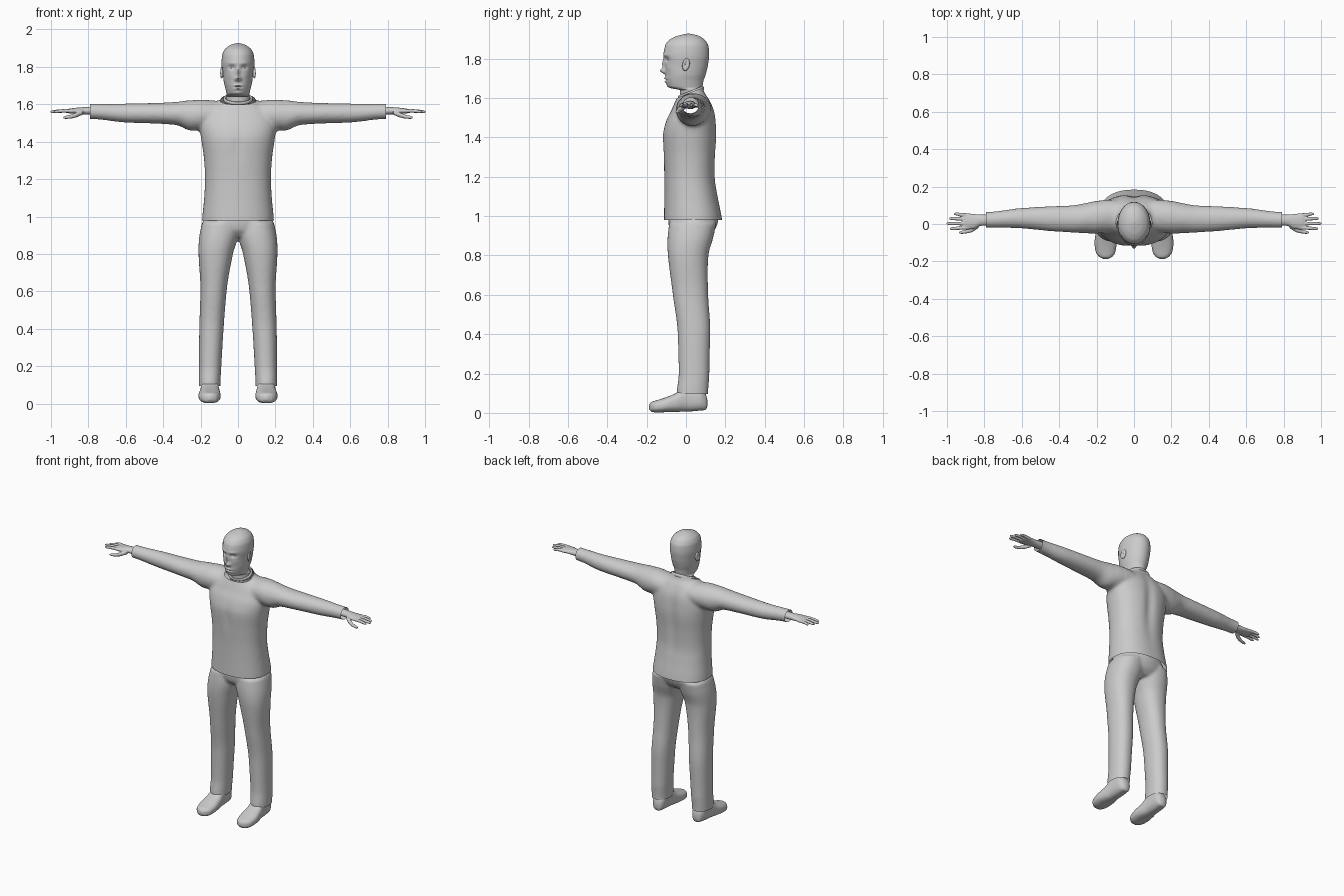
import bpy, bmesh, math
from mathutils import Vector

if "Cube" in bpy.data.objects:
    bpy.data.objects.remove(bpy.data.objects["Cube"])


def loft(name, axis, secs, n=40, k=6, e=2.0):
    """Skin of (position, centre a, centre b, radius a, radius b) sections along an axis."""
    secs = sorted(secs)
    m = []                                    # monotone tangents
    d = [[(q[j] - p[j]) / (q[0] - p[0]) for j in range(5)] for p, q in zip(secs, secs[1:])]
    for i in range(len(secs)):
        if i in (0, len(secs) - 1):
            m.append(d[0] if i == 0 else d[-1])
        else:
            m.append([2 * a * b / (a + b) if a * b > 0 else 0 for a, b in zip(d[i - 1], d[i])])
    rows = []
    for i in range(len(secs) - 1):
        p, q, h = secs[i], secs[i + 1], secs[i + 1][0] - secs[i][0]
        for s in range(k):
            t = s / k
            t2, t3 = t * t, t * t * t
            rows.append([(2*t3 - 3*t2 + 1) * p[j] + (t3 - 2*t2 + t) * h * m[i][j]
                         + (3*t2 - 2*t3) * q[j] + (t3 - t2) * h * m[i + 1][j] for j in range(5)])
    rows.append(secs[-1])
    bm = bmesh.new()
    rings = []
    for t, ca, cb, ra, rb in rows:
        ring = []
        for i in range(n):
            c, s = math.cos(2 * math.pi * i / n), math.sin(2 * math.pi * i / n)
            a = ca + ra * math.copysign(abs(c) ** (2 / e), c)
            b = cb + rb * math.copysign(abs(s) ** (2 / e), s)
            ring.append(bm.verts.new({'x': (t, a, b), 'y': (a, t, b), 'z': (a, b, t)}[axis]))
        rings.append(ring)
    for r0, r1 in zip(rings, rings[1:]):
        for i in range(n):
            bm.faces.new((r0[i], r0[(i + 1) % n], r1[(i + 1) % n], r1[i]))
    bm.faces.new(rings[0][::-1])
    bm.faces.new(rings[-1])
    bmesh.ops.recalc_face_normals(bm, faces=bm.faces)
    return store(name, bm)


def store(name, bm):
    me = bpy.data.meshes.new(name)
    bm.to_mesh(me)
    bm.free()
    ob = bpy.data.objects.new(name, me)
    bpy.context.collection.objects.link(ob)
    return ob


def activate(ob):
    bpy.ops.object.select_all(action='DESELECT')
    ob.select_set(True)
    bpy.context.view_layer.objects.active = ob


def fuse(name, obs, voxel, smooth):
    """Join parts into one blended skin."""
    activate(obs[0])
    for o in obs:
        o.select_set(True)
    bpy.ops.object.join()
    ob = obs[0]
    ob.name = name
    r = ob.modifiers.new("blend", 'REMESH')
    r.mode, r.voxel_size = 'VOXEL', voxel
    s = ob.modifiers.new("relax", 'SMOOTH')
    s.factor, s.iterations = 0.5, smooth
    for mod in ("blend", "relax"):
        bpy.ops.object.modifier_apply(modifier=mod)
    return ob


def trim(ob, *planes):
    """Cut off what lies beyond each (point, normal) plane."""
    bm = bmesh.new()
    bm.from_mesh(ob.data)
    for co, no in planes:
        bmesh.ops.bisect_plane(bm, geom=bm.verts[:] + bm.edges[:] + bm.faces[:],
                               plane_co=co, plane_no=no, clear_outer=True)
    bm.to_mesh(ob.data)
    bm.free()


def sculpt(ob, front, bumps):
    """Soft mirrored bumps (x, z, x size, z size, y shift) on the front or back."""
    for v in ob.data.vertices:
        if (v.co.y < 0) == front:
            x, z = abs(v.co.x), v.co.z
            v.co.y += sum(dy * math.exp(-((x - cx) / rx) ** 2 - ((z - cz) / rz) ** 2)
                          for cx, cz, rx, rz, dy in bumps)


def flip(secs, s):
    """Mirror sections that run along x."""
    return [(s * p[0],) + tuple(p[1:]) for p in secs]


def span(secs):
    """(z, half width, front y, back y) to loft sections."""
    return [(z, 0, (f + b) / 2, w, (b - f) / 2) for z, w, f, b in secs]


# sweater: trunk and sleeves
parts = [loft("trunk", 'z', span([
    (.92, .194, -.113, .19), (.98, .192, -.112, .184), (1.1, .181, -.11, .162), (1.2, .176, -.11, .149),
    (1.3, .181, -.114, .151), (1.41, .196, -.119, .158), (1.48, .205, -.103, .154),
    (1.55, .19, -.069, .14), (1.60, .13, -.047, .116), (1.63, .09, -.038, .095), (1.67, .078, -.034, .085)]), 64, e=2.3)]
sleeve = [(.05, .045, 1.545, .08, .07), (.14, .042, 1.545, .088, .076), (.20, .036, 1.543, .088, .082),
          (.25, .032, 1.540, .082, .082), (.33, .027, 1.551, .073, .062), (.43, .028, 1.552, .068, .056),
          (.60, .031, 1.553, .055, .051), (.79, .022, 1.562, .043, .041), (.84, .022, 1.562, .043, .041)]
for s in (1, -1):
    parts.append(loft("sleeve", 'x', flip(sleeve, s)))
sweater = fuse("sweater", parts, .009, 12)
sculpt(sweater, False, [(0, 1.38, .035, .2, -.012)])
sculpt(sweater, True, [(0, 1.38, .03, .08, .005)])
trim(sweater, ((0, 0, .98), (0, 0, -1)), ((.79, 0, 0), (1, 0, 0)), ((-.79, 0, 0), (-1, 0, 0)),
     ((0, -.04, 1.602), (0, -.38, .92)))

# collar band
bpy.ops.mesh.primitive_torus_add(major_segments=48, minor_segments=10, major_radius=1, minor_radius=.1)
collar = bpy.context.object
collar.name = "collar"
collar.scale = (.072, .064, .1)
collar.location = (0, .026, 1.628)
collar.rotation_euler = (math.radians(22), 0, 0)

# trousers: pelvis and legs
parts = [loft("pelvis", 'z', [(.89, 0, .03, .13, .08), (.93, 0, .032, .18, .115),
                              (.98, 0, .037, .182, .127), (1.02, 0, .035, .17, .12)], 64)]
leg = [(.05, .152, .033, .057, .08), (.10, .152, .033, .058, .08), (.2, .149, .041, .060, .078),
       (.4, .142, .041, .065, .083), (.6, .131, .023, .070, .090), (.8, .119, .011, .092, .103),
       (.9, .102, .024, .104, .117), (.97, .092, .035, .10, .12)]
for s in (1, -1):
    parts.append(loft("leg", 'z', [(z, s * x, y, rx, ry) for z, x, y, rx, ry in leg], e=2.2))
trousers = fuse("trousers", parts, .009, 8)
trim(trousers, ((0, 0, .095), (0, 0, -1)))

# shoes
shoe = [(.108, .148, .05, .012, .018), (.10, .148, .056, .03, .04), (.07, .149, .07, .043, .058),
        (.0, .150, .071, .047, .064), (-.05, .151, .053, .054, .048), (-.10, .152, .042, .059, .038),
        (-.15, .152, .033, .052, .031), (-.175, .151, .031, .035, .025), (-.187, .150, .03, .012, .012)]
for s, side in ((1, "left"), (-1, "right")):
    loft(side + "_shoe", 'y', [(y, s * x, z, rx, rz) for y, x, z, rx, rz in shoe], e=2.5)

# hands
palm = [(.76, .022, 1.565, .028, .022), (.82, .02, 1.565, .030, .020), (.86, .014, 1.565, .040, .017),
        (.90, .014, 1.564, .042, .013), (.918, .014, 1.563, .036, .009)]
thumb = [(.83, -.008, 1.556, .013, .012), (.865, -.030, 1.543, .013, .013), (.90, -.041, 1.533, .010, .010),
         (.925, -.045, 1.530, .008, .008), (.935, -.046, 1.529, .004, .004)]
for s, side in ((1, "left"), (-1, "right")):
    parts = [loft("palm", 'x', flip(palm, s)), loft("thumb", 'x', flip(thumb, s), 16)]
    for y0, y1, tip in ((.046, .054, .962), (.026, .029, .988), (.003, .002, 1.002), (-.018, -.025, .985)):
        f = [(.88, y0, 1.564, .011, .010), (.93, (y0 + y1) / 2, 1.565, .0095, .0095),
             (tip - .012, y1, 1.561, .008, .008), (tip, y1, 1.560, .004, .004)]
        parts.append(loft("finger", 'x', flip(f, s), 16))
    fuse(side + "_hand", parts, .003, 3)

# head and neck, with sculpted face
head = loft("head", 'z', span([
    (1.55, .062, -.03, .085), (1.60, .063, -.029, .084), (1.640, .063, -.03, .084), (1.650, .060, -.075, .084),
    (1.660, .062, -.092, .084), (1.69, .069, -.102, .089), (1.72, .076, -.105, .098), (1.77, .081, -.108, .110),
    (1.82, .086, -.114, .116), (1.86, .083, -.107, .113), (1.89, .071, -.088, .098), (1.91, .049, -.055, .073),
    (1.92, .027, -.02, .045), (1.925, .006, .005, .02)]), 96, 9)
sculpt(head, True, [
    (0, 1.738, .013, .013, -.024), (0, 1.77, .009, .024, -.013), (.013, 1.735, .007, .007, -.007),  # nose
    (.033, 1.797, .018, .011, .012), (.03, 1.820, .025, .008, -.004),                               # sockets, brows
    (0, 1.701, .022, .005, -.008), (0, 1.683, .019, .006, -.008), (0, 1.692, .024, .002, .004),     # lips
    (0, 1.660, .018, .010, -.004), (.045, 1.755, .02, .02, -.004)])                                 # chin, cheeks

# close-cropped hair lifted from the scalp
bm = bmesh.new()
bm.from_mesh(head.data)
bm.normal_update()
bald = []
for f in bm.faces:
    c = f.calc_center_median()
    line = 1.862 if c.y < -.06 else 1.80 if c.y < .03 else 1.70
    if c.z < line:
        bald.append(f)
bmesh.ops.delete(bm, geom=bald, context='FACES')
for v in bm.verts:
    v.co += v.normal * .002
store("hair", bm)

# ears and eyes
for s, side in ((1, "left"), (-1, "right")):
    bpy.ops.mesh.primitive_uv_sphere_add(segments=32, ring_count=20, radius=1)
    ear = bpy.context.object
    ear.name = side + "_ear"
    for v in ear.data.vertices:
        if v.co.x * s > 0:
            v.co.x *= 1 - .9 * math.exp(-((v.co.y + .2) / .5) ** 2 - (v.co.z / .6) ** 2)
    ear.scale = (.011, .019, .032)
    ear.location = (s * .086, .0, 1.77)
    ear.rotation_euler = (math.radians(-12), 0, math.radians(s * 15))
    bpy.ops.mesh.primitive_uv_sphere_add(segments=24, ring_count=16, radius=.012,
                                         location=(s * .033, -.081, 1.797))
    bpy.context.object.name = side + "_eye"

# smooth shading everywhere
for ob in list(bpy.context.scene.objects):
    activate(ob)
    bpy.ops.object.shade_smooth_by_angle(angle=math.radians(50))
